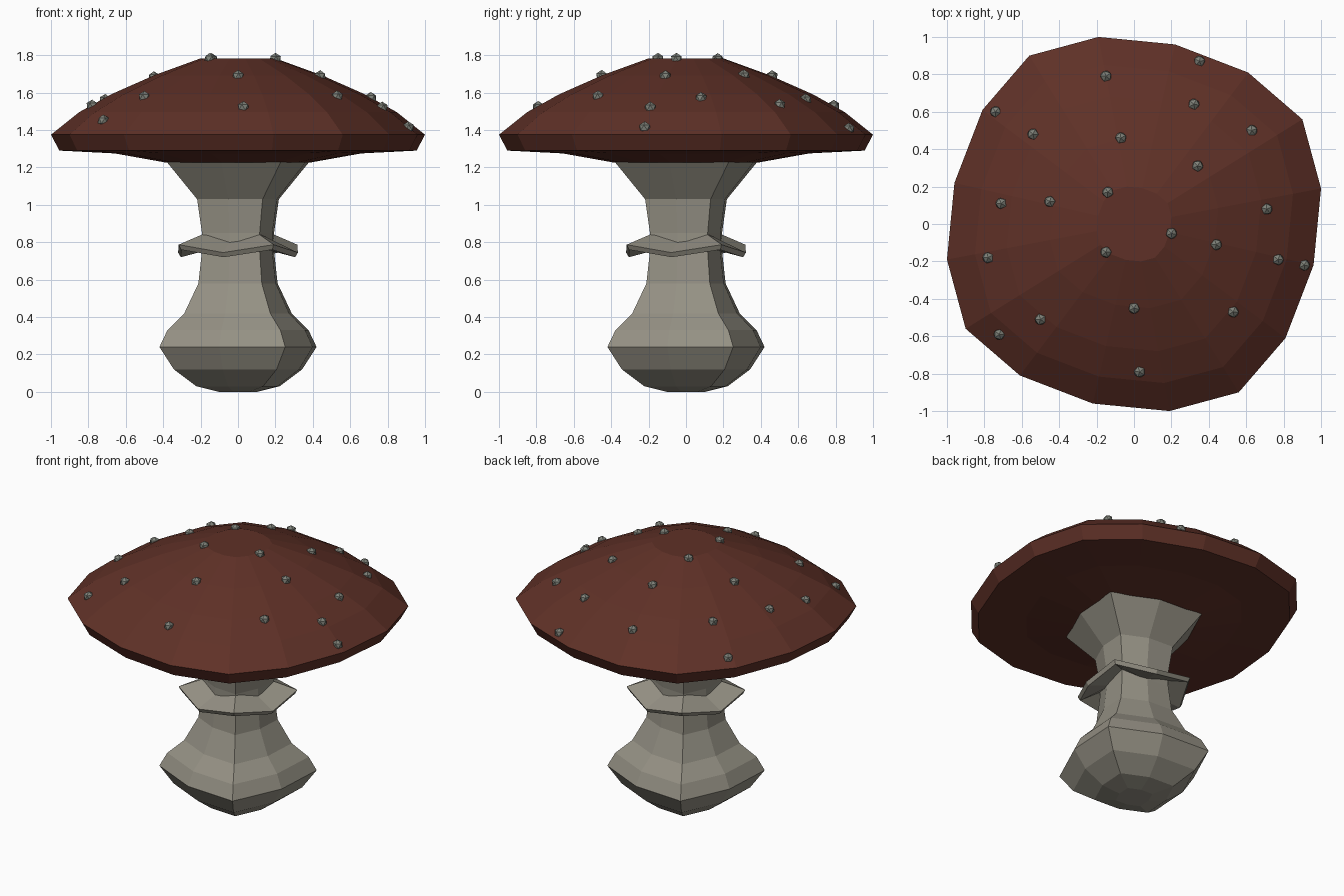
import bpy, bmesh, random
from math import cos, sin, radians
from mathutils import Vector, Matrix
from mathutils.bvhtree import BVHTree

random.seed(4)
if "Cube" in bpy.data.objects:
    bpy.data.objects.remove(bpy.data.objects["Cube"], do_unlink=True)


def material(name, rgb):
    m = bpy.data.materials.new(name)
    m.use_nodes = True
    m.diffuse_color = (*rgb, 1)
    m.node_tree.nodes["Principled BSDF"].inputs["Base Color"].default_value = (*rgb, 1)
    return m


def finish(bm, name, mat):
    bmesh.ops.recalc_face_normals(bm, faces=bm.faces)
    mesh = bpy.data.meshes.new(name)
    bm.to_mesh(mesh)
    mesh.materials.append(mat)
    obj = bpy.data.objects.new(name, mesh)
    bpy.context.collection.objects.link(obj)
    return obj


def quarter_turns(points):
    """Repeat a quarter outline four times around z."""
    return [Matrix.Rotation(radians(90 * k), 2) @ Vector(p) for k in range(4) for p in points]


def loft(bm, rings, closed=False):
    """Bridge rings of points; cap the ends or join last to first."""
    loops = [[bm.verts.new(p) for p in ring] for ring in rings]
    n = len(loops[0])
    pairs = list(zip(loops, loops[1:])) + ([(loops[-1], loops[0])] if closed else [])
    for a, b in pairs:
        for i in range(n):
            j = (i + 1) % n
            bm.faces.new((a[i], a[j], b[j], b[i]))
    if not closed:
        bm.faces.new(loops[0])
        bm.faces.new(loops[-1])


cap_brown = material("cap red brown", (0.114, 0.030, 0.020))
stem_grey = material("stem warm grey", (0.300, 0.283, 0.232))
spot_grey = material("spot grey", (0.21, 0.22, 0.19))

# Cap: rounded, slightly twisted square outline scaled along a dome profile
outline = quarter_turns([(1.0, 0.19), (0.9, 0.56), (0.61, 0.81), (0.22, 0.96)])
dome = [(0.38, 1.225), (0.66, 1.275), (0.955, 1.29), (1, 1.375), (0.85, 1.495),
        (0.68, 1.59), (0.45, 1.692), (0.2, 1.783)]
bm = bmesh.new()
loft(bm, [[(p.x * s, p.y * s, z) for p in outline] for s, z in dome])
surface = BVHTree.FromBMesh(bm)
finish(bm, "cap", cap_brown)

# Stem: eight-sided section with four strong corners
CORNER = radians(31)


def section(corner, mid):
    a, b = CORNER, CORNER + radians(45)
    return quarter_turns([(corner * cos(a), corner * sin(a)), (mid * cos(b), mid * sin(b))])


profile = [(0.12, 0), (0.26, 0.03), (0.40, 0.12), (0.49, 0.24), (0.44, 0.33), (0.335, 0.42),
           (0.247, 0.58), (0.225, 0.75), (0.225, 0.85), (0.255, 1.03), (0.445, 1.23)]
bm = bmesh.new()
loft(bm, [[(p.x, p.y, z) for p in section(r, r * 0.84)] for r, z in profile])
finish(bm, "stem", stem_grey)

# Skirt: thin wavy collar, raised at the stem corners
skirt = [(0.20, 0.16, 0.85, 0.81), (0.37, 0.33, 0.787, 0.745),
         (0.355, 0.315, 0.76, 0.72), (0.20, 0.16, 0.80, 0.76)]
bm = bmesh.new()
loft(bm, [[(p.x, p.y, zm if i % 2 else zc) for i, p in enumerate(section(c, m))]
          for c, m, zc, zm in skirt], closed=True)
finish(bm, "skirt", stem_grey)

# Spots: small lumps resting on the cap
spots = [(.35, .87), (-.15, .79), (.32, .64), (-.74, .6), (.63, .5), (-.54, .48), (-.07, .46),
         (.34, .31), (-.14, .17), (-.45, .12), (-.71, .11), (.71, .08), (.2, -.05), (.44, -.11),
         (-.15, -.15), (-.78, -.18), (.77, -.19), (.91, -.22), (0, -.45), (.53, -.47),
         (-.5, -.51), (-.72, -.59), (.03, -.79)]
bm = bmesh.new()
for x, y in spots:
    hit, normal, _, _ = surface.ray_cast(Vector((x, y, 3)), Vector((0, 0, -1)))
    turn = Matrix.Rotation(random.uniform(0, 6), 4, "Z")
    bmesh.ops.create_icosphere(bm, subdivisions=1, radius=0.033,
                               matrix=Matrix.Translation(hit) @ turn)
finish(bm, "cap_spots", spot_grey)
